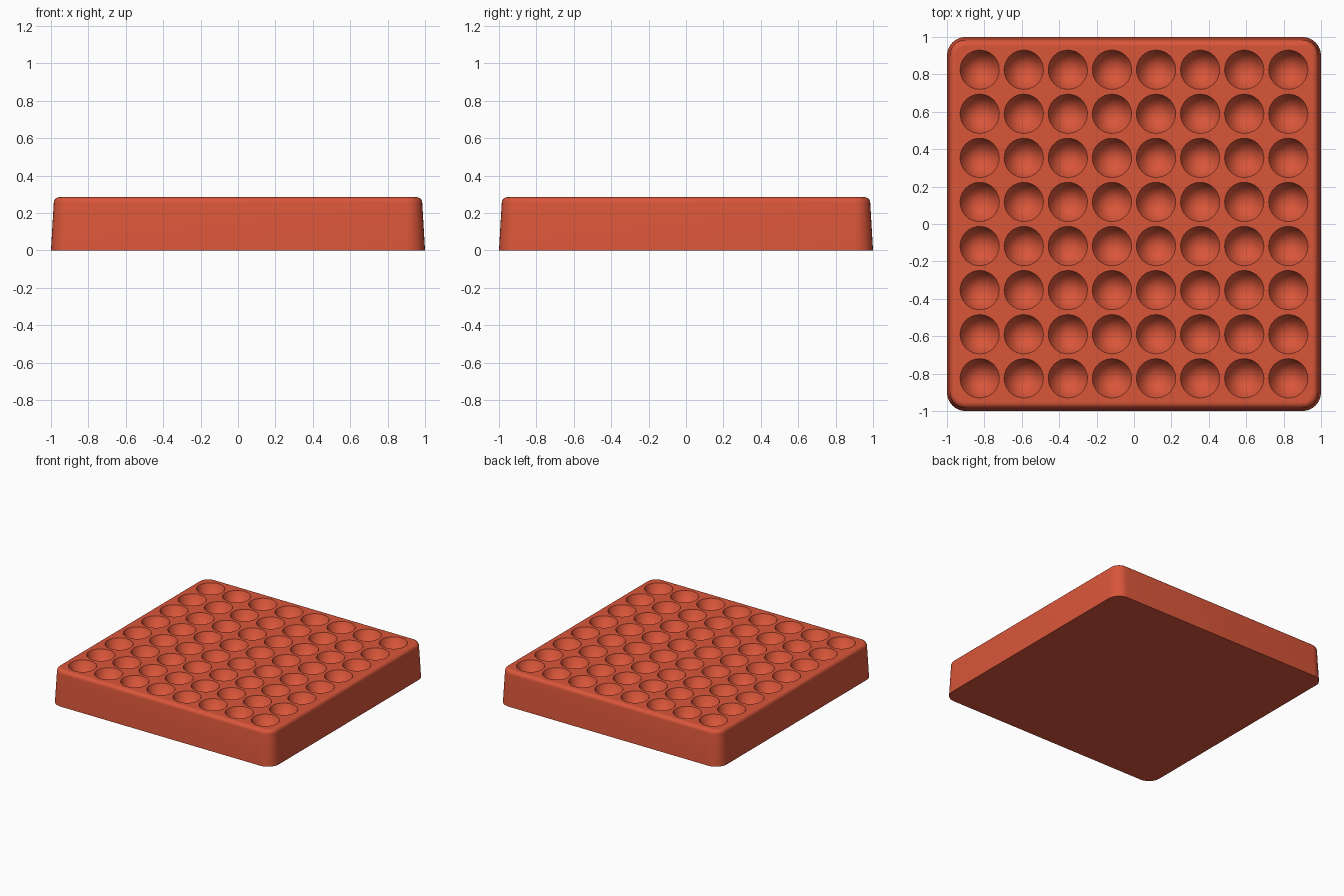
import bpy, bmesh
from math import radians, sin, cos, pi
from mathutils import Matrix

HEIGHT = 0.285
cube = bpy.data.objects.get("Cube")
if cube:
    bpy.data.objects.remove(cube, do_unlink=True)

# Single terracotta red colour
red = bpy.data.materials.new("terracotta_red")
red.use_nodes = True
colour = (0.70, 0.093, 0.042, 1)
red.diffuse_color = colour
red.node_tree.nodes["Principled BSDF"].inputs["Base Color"].default_value = colour


def make_object(name, bm):
    bmesh.ops.recalc_face_normals(bm, faces=bm.faces)
    mesh = bpy.data.meshes.new(name)
    bm.to_mesh(mesh)
    bm.free()
    mesh.materials.append(red)
    obj = bpy.data.objects.new(name, mesh)
    bpy.context.collection.objects.link(obj)
    return obj


def rounded_square(bm, half, radius, z, steps=8):
    ring = []
    for corner, (sx, sy) in enumerate([(1, 1), (-1, 1), (-1, -1), (1, -1)]):
        for i in range(steps + 1):
            a = (corner + i / steps) * pi / 2
            ring.append(bm.verts.new((sx * (half - radius) + radius * cos(a),
                                      sy * (half - radius) + radius * sin(a), z)))
    return ring


# Tray block: drafted walls with a rolled top edge
roll, top_half = 0.03, 0.985
profile = [(1.0, 0)]
for i in range(6):
    a = i / 5 * pi / 2
    profile.append((top_half - roll * (1 - cos(a)), HEIGHT - roll * (1 - sin(a))))
bm = bmesh.new()
rings = [rounded_square(bm, half, half - 0.9, z) for half, z in profile]
for low, high in zip(rings, rings[1:]):
    for i in range(len(low)):
        j = (i + 1) % len(low)
        bm.faces.new((low[i], low[j], high[j], high[i]))
bm.faces.new(rings[0])
bm.faces.new(rings[-1])
tray = make_object("tray", bm)

# Eight by eight conical wells, cut from above
count, reach, well_radius, depth = 8, 0.825, 0.105, 0.23
over = 0.02
bm = bmesh.new()
for ix in range(count):
    for iy in range(count):
        x, y = (reach * (2 * i / (count - 1) - 1) for i in (ix, iy))
        bmesh.ops.create_cone(
            bm, cap_ends=True, segments=32, radius1=0,
            radius2=well_radius * (depth + over) / depth, depth=depth + over,
            matrix=Matrix.Translation((x, y, HEIGHT + over - (depth + over) / 2)))
bmesh.ops.remove_doubles(bm, verts=bm.verts, dist=0.0001)
cutter = make_object("well_cutter", bm)
cutter.hide_render = True

cut = tray.modifiers.new("wells", "BOOLEAN")
cut.operation = "DIFFERENCE"
cut.solver = "EXACT"
cut.object = cutter

# Apply the cut, then smooth the curved surfaces
bpy.ops.object.select_all(action="DESELECT")
tray.select_set(True)
bpy.context.view_layer.objects.active = tray
bpy.ops.object.modifier_apply(modifier=cut.name)
bpy.data.objects.remove(cutter, do_unlink=True)
bpy.ops.object.shade_smooth_by_angle(angle=radians(30))
for face in tray.data.polygons:
    if abs(face.normal.z) > 0.999:
        face.use_smooth = False
